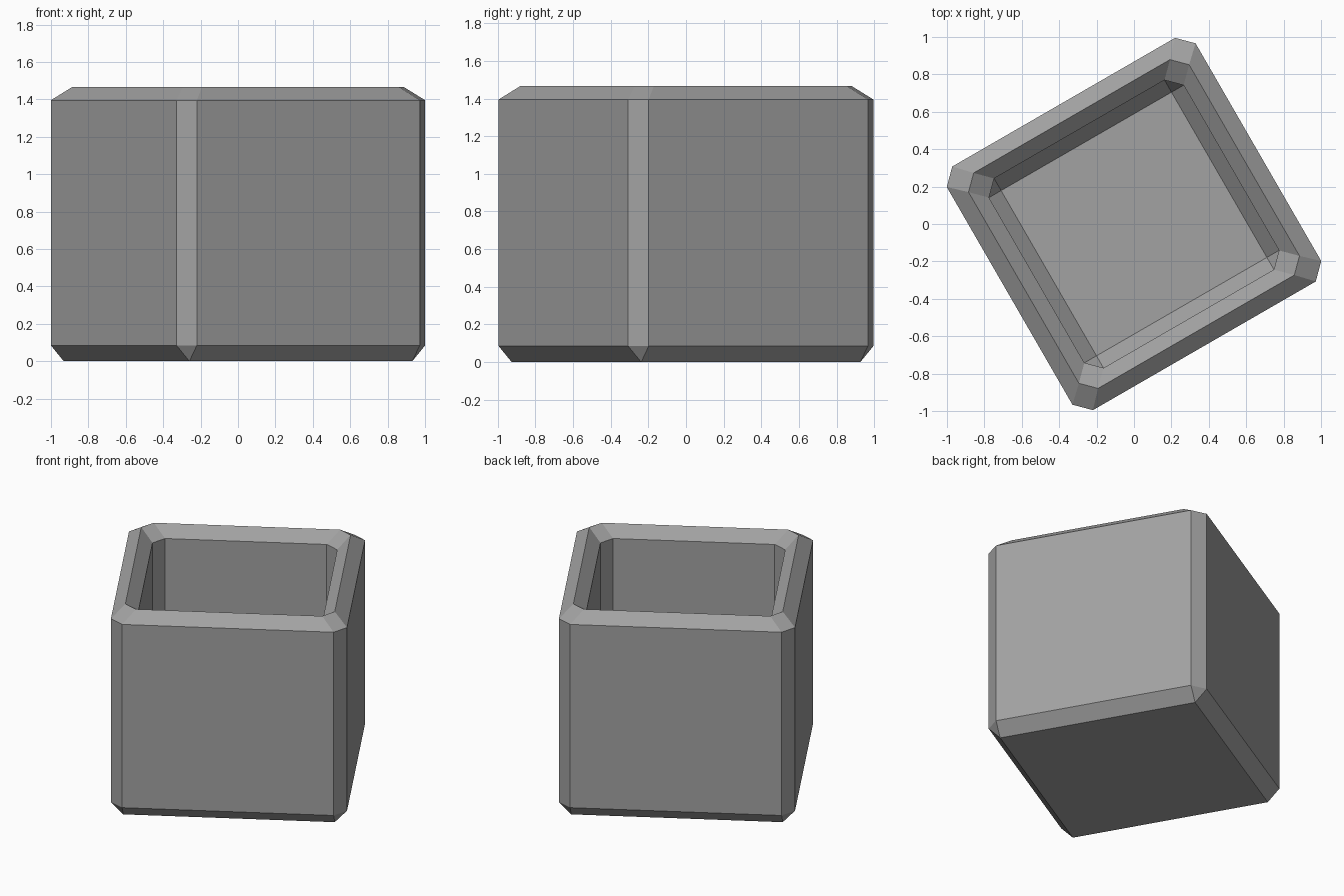
import bpy, bmesh
from math import radians, sin, cos

cube = bpy.data.objects.get("Cube")
if cube:
    bpy.data.objects.remove(cube, do_unlink=True)

# One plain grey for the whole box
grey = bpy.data.materials.new("plain_grey")
grey.use_nodes = True
colour = (0.36, 0.36, 0.36, 1)
grey.diffuse_color = colour
grey.node_tree.nodes["Principled BSDF"].inputs["Base Color"].default_value = colour

TURN = radians(30)
STRETCH = 0.008   # slightly wider than deep


def ring(bm, half, chamfer, z):
    """Square ring with chamfered corners, turned about z."""
    a, b = half + STRETCH, half - STRETCH
    points = []
    for sx, sy in ((1, 1), (-1, 1), (-1, -1), (1, -1)):
        pair = [(sx * a, sy * (b - chamfer)), (sx * (a - chamfer), sy * b)]
        points += pair if sx * sy > 0 else pair[::-1]
    return [bm.verts.new((x * cos(TURN) - y * sin(TURN),
                          x * sin(TURN) + y * cos(TURN), z)) for x, y in points]


# Section from the underside, up the outside, over the rim, down to the floor
section = [
    (0.68, 0.0, 0.0),
    (0.76, 0.08, 0.085),
    (0.76, 0.08, 1.395),
    (0.673, 0.075, 1.467),
    (0.593, 0.075, 1.395),
    (0.593, 0.075, 0.25),
    (0.518, 0.0, 0.168),
]

bm = bmesh.new()
rings = [ring(bm, *row) for row in section]
for low, high in zip(rings, rings[1:]):
    for i in range(8):
        j = (i + 1) % 8
        bm.faces.new((low[i], low[j], high[j], high[i]))
bm.faces.new(rings[0][::-1])   # underside
bm.faces.new(rings[-1])        # inner floor
bmesh.ops.remove_doubles(bm, verts=bm.verts, dist=0.0005)
bmesh.ops.recalc_face_normals(bm, faces=bm.faces)

mesh = bpy.data.meshes.new("open_box")
bm.to_mesh(mesh)
bm.free()
mesh.materials.append(grey)
box = bpy.data.objects.new("open_box", mesh)
bpy.context.collection.objects.link(box)
